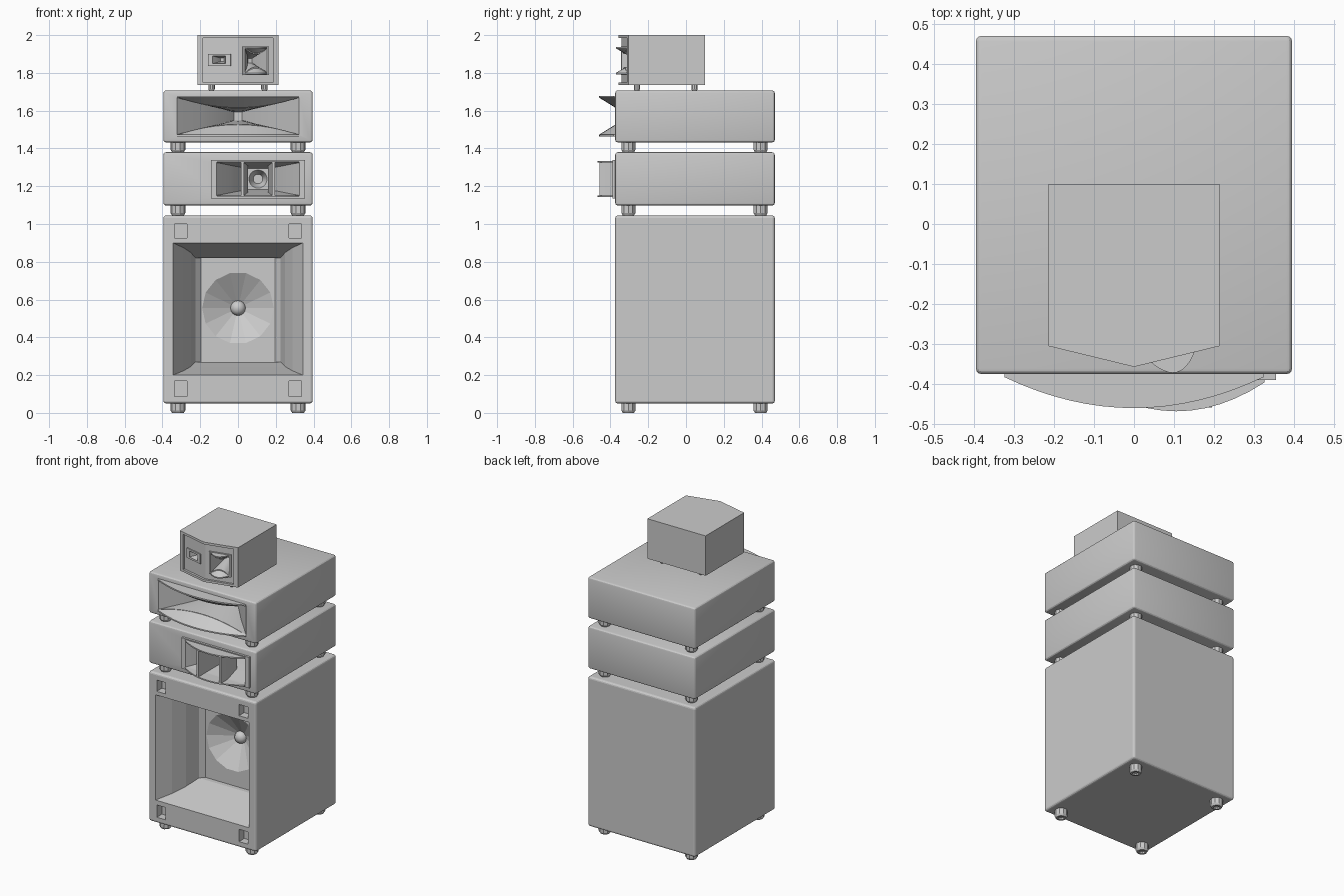
import bpy, bmesh, math
from mathutils import Matrix, Vector

if "Cube" in bpy.data.objects:
    bpy.data.objects.remove(bpy.data.objects["Cube"])

I = Matrix.Identity(4)


def loft(name, rings, m=I, caps=True):
    """Skin a list of equal-length point rings into a mesh."""
    bm = bmesh.new()
    vs = [[bm.verts.new(m @ Vector(p)) for p in r] for r in rings]
    n = len(vs[0])
    for a, b in zip(vs, vs[1:]):
        for i in range(n):
            bm.faces.new((a[i], a[(i + 1) % n], b[(i + 1) % n], b[i]))
    if caps:
        bm.faces.new(vs[0])
        bm.faces.new(vs[-1])
    bmesh.ops.recalc_face_normals(bm, faces=bm.faces)
    me = bpy.data.meshes.new(name)
    bm.to_mesh(me)
    bm.free()
    ob = bpy.data.objects.new(name, me)
    bpy.context.collection.objects.link(ob)
    return ob


def rect(y, x0, x1, z0, z1):
    return [(x0, y, z0), (x1, y, z0), (x1, y, z1), (x0, y, z1)]


def box(name, x0, x1, y0, y1, z0, z1, m=I):
    return loft(name, [rect(y0, x0, x1, z0, z1), rect(y1, x0, x1, z0, z1)], m)


def circle(r, n, z):
    return [(r * math.cos(2 * math.pi * i / n), r * math.sin(2 * math.pi * i / n), z) for i in range(n)]


def apply(ob, mod):
    bpy.context.view_layer.objects.active = ob
    bpy.ops.object.modifier_apply(modifier=mod.name)


def cut(bodies, cutter):
    for ob in bodies:
        mod = ob.modifiers.new("cut", 'BOOLEAN')
        mod.operation, mod.solver, mod.object = 'DIFFERENCE', 'EXACT', cutter
        apply(ob, mod)
    bpy.data.objects.remove(cutter)


def cabinet(name, z0, z1):
    ob = box(name, -.395, .395, -.375, .47, z0, z1)
    mod = ob.modifiers.new("bevel", 'BEVEL')
    mod.width, mod.segments = .014, 3
    apply(ob, mod)
    return ob


def feet(name, xs, ys, z0, z1, r):
    h = z1 - z0
    for x in xs:
        for y in ys:
            rings = [circle(r * .45, 10, .012 * h / .05), circle(r * .5, 10, 0), circle(r * .8, 10, 0),
                     circle(r, 10, h * .25), circle(r, 10, h + .002)]
            loft(name, rings, Matrix.Translation((x, y, z0)))


def horn(name, bodies, m, hw, hc, he, bulge, depth, throat, n=13):
    """Cut a flared mouth (face at local y=0) and add curved upper and lower lips."""
    ts = [-1 + 2 * i / (n - 1) for i in range(n)]

    def ring(y, w, c, e):
        up = [(w * t, y, c + (e - c) * t * t) for t in ts]
        return up + [(x, y, -z) for x, y, z in reversed(up)]
    rings = [ring(-.12, hw, hc, he), ring(0, hw, hc, he)]
    for k in (.35, .7, 1):
        f = (1 - k) ** 1.2
        rings.append(ring(depth * k, *[throat + (v - throat) * f for v in (hw, hc, he)]))
    cut(bodies, loft("horn_cutter", rings, m))
    if bulge:
        top = he + .05 * he + .004
        for s, label in ((1, "upper"), (-1, "lower")):
            cols = []
            for t in ts:
                x, y = hw * t, -.008 - (bulge - .008) * (1 - t * t)
                z = hc + (he - hc) * t * t
                cols.append([(x, .004, s * z), (x, y, s * he), (x, y, s * top), (x, .004, s * top)])
            loft(f"{name}_{label}_lip", cols, m)


# Bass cabinet with flared opening and corner pockets
bass = cabinet("bass_cabinet", .05, 1.045)
cut([bass], loft("mouth_cutter", [
    rect(y, -x, x, z0, z1) for y, x, z0, z1 in (
        (-.5, .344, .2, .9), (-.375, .344, .2, .9), (-.28, .288, .223, .874),
        (-.19, .25, .245, .849), (-.09, .225, .27, .82), (-.06, .196, .27, .82))]))
cone_m = Matrix.Translation((0, -.06, .545)) @ Matrix.Rotation(math.pi / 2, 4, 'X')
cone_m = Matrix.Translation((0, 0, .01)) @ cone_m
cut([bass], loft("cone_cutter", [circle(.19, 14, .02), circle(.19, 14, 0), circle(.04, 14, -.09)], cone_m))
for s in (-1, 1):
    for z0, z1 in ((.925, 1.0), (.088, .17)):
        a, b = sorted((s * .27, s * .335))
        cut([bass], box("pocket_cutter", a, b, -.45, -.32, z0, z1))

# Bass driver dome
dome = [circle(.04 * math.cos(a), 16, -.09 + .035 * math.sin(a)) for a in (0, .35, .7, 1.05, 1.4)]
loft("driver_dome", dome, cone_m)

# Mid cabinet with offset multi-cell horn
mid = cabinet("mid_cabinet", 1.098, 1.38)
flange = box("mid_horn_flange", -.143, .355, -.39, -.37, 1.135, 1.34)
mm = Matrix.Translation((.106, -.388, 1.238))
horn("mid_horn", [mid, flange], mm, .22, .087, .087, .08, .27, .055)
cut([mid], loft("throat_cutter", [circle(.048, 20, .03), circle(.048, 20, 0), circle(.025, 20, -.06)],
                mm @ Matrix.Translation((0, .27, 0)) @ Matrix.Rotation(math.pi / 2, 4, 'X')))
for s in (-1, 1):
    loft("mid_horn_vane", [
        [(s * (x - .007), y, -h), (s * (x + .007), y, -h), (s * (x + .007), y, h), (s * (x - .007), y, h)]
        for x, y, h in ((.082, -.07, .088), (.082, 0, .088), (.06, .13, .074))], mm)

# Upper cabinet with wide radial horn
upper = cabinet("upper_cabinet", 1.432, 1.707)
horn("wide_horn", [upper], Matrix.Translation((0, -.375, 1.571)), .323, .043, .098, .085, .34, .022, 17)

# Top cabinet with V-shaped front and recessed panel
def v_front(x):
    return -.357 + .243 * abs(x)

def prism(name, pts, z0, z1):
    return loft(name, [[(x, y, z) for x, y in pts] for z in (z0, z1)])

w = .214
top = prism("top_cabinet", [(-w, .1), (-w, v_front(w)), (0, v_front(0)), (w, v_front(w)), (w, .1)], 1.735, 2.0)
p, d = .186, .015
cut([top], prism("panel_cutter", [(-p, -.5), (-p, v_front(p) + d), (0, v_front(0) + d),
                                  (p, v_front(p) + d), (p, -.5)], 1.75, 1.985))
tilt = math.atan(.243)
for x, z, fw, fh, args in ((-.098, 1.869, .062, .032, (.036, .02, .02, 0, .06, .01)),
                           (.094, 1.865, .071, .075, (.06, .034, .065, .053, .13, .012))):
    m = Matrix.Translation((x, v_front(x) + d, z)) @ Matrix.Rotation(math.copysign(tilt, x), 4, 'Z')
    fl = box("tweeter_flange", -fw, fw, -.008, .004, -fh, fh, m)
    horn("tweeter_horn", [top, fl], m, *args)

# Feet under every cabinet
for label, z0, z1 in (("bass", 0, .05), ("mid", 1.045, 1.098), ("upper", 1.38, 1.432)):
    feet(label + "_foot", (-.318, .318), (-.305, .395), z0, z1, .039)
feet("top_foot", (-.14, .14), (-.26, .045), 1.707, 1.735, .017)

# Smooth shading with sharp edges kept
bpy.ops.object.select_all(action='DESELECT')
for ob in bpy.context.collection.objects:
    if ob is not bass and "foot" not in ob.name:
        ob.select_set(True)
        bpy.context.view_layer.objects.active = ob
bpy.ops.object.shade_smooth_by_angle(angle=math.radians(25))
